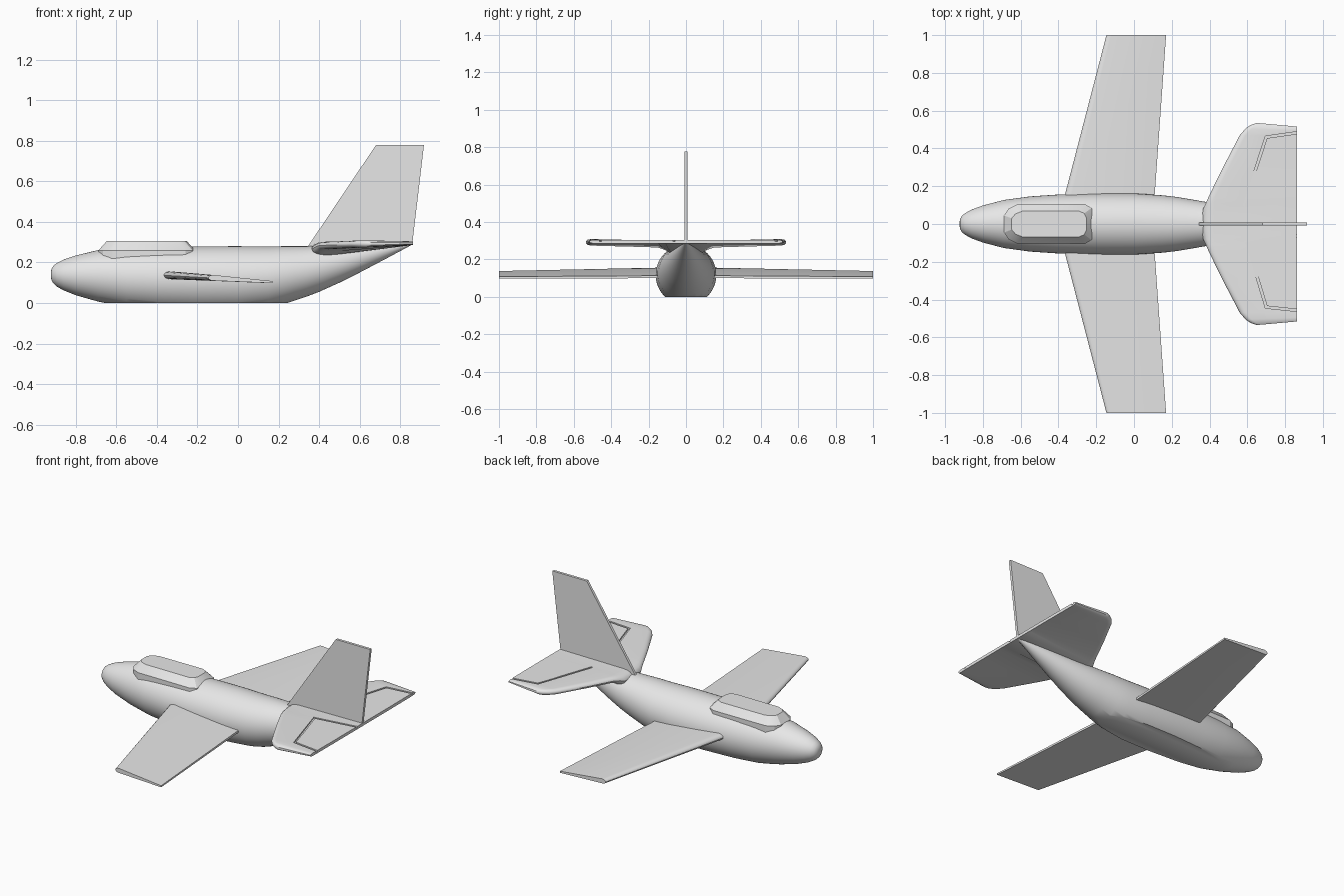
import bpy, bmesh, math
from mathutils import Vector

cube = bpy.data.objects.get("Cube")
if cube:
    bpy.data.objects.remove(cube, do_unlink=True)

# One grey for the whole aircraft
grey = bpy.data.materials.new("light_grey")
grey.use_nodes = True
grey.diffuse_color = (0.8, 0.8, 0.8, 1)
grey.node_tree.nodes["Principled BSDF"].inputs["Base Color"].default_value = (0.8, 0.8, 0.8, 1)


def make(name, bm, angle=None):
    bmesh.ops.recalc_face_normals(bm, faces=bm.faces)
    if bm.calc_volume(signed=True) < 0:
        bmesh.ops.reverse_faces(bm, faces=bm.faces)
    mesh = bpy.data.meshes.new(name)
    bm.to_mesh(mesh)
    bm.free()
    mesh.materials.append(grey)
    ob = bpy.data.objects.new(name, mesh)
    bpy.context.collection.objects.link(ob)
    if angle:
        bpy.ops.object.select_all(action="DESELECT")
        ob.select_set(True)
        bpy.context.view_layer.objects.active = ob
        bpy.ops.object.shade_smooth_by_angle(angle=math.radians(angle))
    return ob


def loft(rings):
    """Skin a row of equal rings and cap both ends."""
    bm = bmesh.new()
    rows = [[bm.verts.new(p) for p in ring] for ring in rings]
    n = len(rows[0])
    for a, b in zip(rows, rows[1:]):
        for i in range(n):
            j = (i + 1) % n
            bm.faces.new((a[i], a[j], b[j], b[i]))
    bm.faces.new(rows[0])
    bm.faces.new(rows[-1])
    return bm


def lerp(a, b, t):
    return a + (b - a) * t


def airfoil(side, y_le, y_te, x_le, x_te, z_le, z_te, steps=8):
    """Section with a round leading edge; z_le and z_te are (bottom, top)."""
    nose = min(0.9 * (z_le[1] - z_le[0]), 0.3 * (x_te - x_le))
    mid, half = sum(z_le) / 2, (z_le[1] - z_le[0]) / 2
    pts = [(x_te, z_te[0])]
    for k in range(steps + 1):
        a = math.pi * k / steps
        pts.append((x_le + nose * (1 - math.sin(a)), mid - half * math.cos(a)))
    pts.append((x_te, z_te[1]))
    return [(x, side * lerp(y_le, y_te, (x - x_le) / (x_te - x_le)), z) for x, z in pts]


def span(sections):
    """Mirror the half-span sections into one continuous surface."""
    left = [airfoil(-1, *s) for s in reversed(sections)]
    return loft(left + [airfoil(1, *s) for s in sections])


def ribbon(path, half_width):
    """Outline of a mitred strip that follows a path."""
    pts = [Vector(p) for p in path]
    dirs = [(b - a).normalized() for a, b in zip(pts, pts[1:])]
    sides = []
    for i, p in enumerate(pts):
        d0, d1 = dirs[max(i - 1, 0)], dirs[min(i, len(dirs) - 1)]
        n0, n1 = Vector((-d0.y, d0.x)), Vector((-d1.y, d1.x))
        mitre = (n0 + n1).normalized()
        offset = mitre * (half_width / mitre.dot(n1))
        sides.append((p + offset, p - offset))
    return [s[0] for s in sides] + [s[1] for s in reversed(sides)]


# Fuselage: round stations (x, radius, centre height), belly cut flat
stations = [(-.923, .012, .14), (-.92, .028, .14), (-.911, .043, .14), (-.895, .057, .139),
            (-.86, .076, .138), (-.8, .098, .136), (-.69, .127, .134), (-.55, .146, .124),
            (-.4, .156, .119), (-.2, .162, .117), (0, .162, .118), (.15, .152, .126),
            (.22, .144, .136), (.28, .134, .146), (.34, .124, .156), (.4, .1135, .1685),
            (.5, .093, .193), (.6, .0705, .2205), (.72, .042, .255), (.86, .008, .296)]
SIDES = 48
rings = []
for x, r, zc in stations:
    angles = [math.tau * i / SIDES for i in range(SIDES)]
    rings.append([(x, r * math.sin(a), zc + r * math.cos(a)) for a in angles])
body = loft(rings)
bmesh.ops.bisect_plane(body, geom=body.verts[:] + body.edges[:] + body.faces[:],
                       plane_co=(0, 0, 0), plane_no=(0, 0, 1), clear_inner=True)
bmesh.ops.holes_fill(body, edges=[e for e in body.edges if e.is_boundary], sides=0)
make("fuselage", body, 40)

# Main wing
make("wing", span([
    (.05, .05, -.393, .102, (.118, .158), (.1, .114)),
    (1, 1, -.146, .17, (.11, .138), (.098, .108))]), 35)

# Tailplane with a deep root fairing and rounded tips
tail_te = (.286, .304)
tailplane = make("tailplane", span([
    (.03, .03, .36, .864, (.23, .3), tail_te),
    (.08, .08, .366, .864, (.232, .3), tail_te),
    (.11, .11, .38, .864, (.25, .301), tail_te),
    (.15, .15, .398, .864, (.264, .302), tail_te),
    (.286, .286, .464, .864, (.268, .304), tail_te),
    (.47, .47, .56, .863, (.273, .308), tail_te),
    (.505, .495, .59, .862, (.274, .309), tail_te),
    (.525, .51, .62, .862, (.277, .307), (.288, .302)),
    (.535, .516, .65, .862, (.285, .299), (.292, .298))]), 35)

# Control surface grooves, cut into the tailplane's upper side
paths = {"left": [(.58, .095), (.70, .46), (.89, .487)],
         "right": [(.89, -.061), (.597, -.10), (.70, -.44), (.89, -.46)]}
for side, path in paths.items():
    outline = ribbon(path, .006)
    cutter = make(side + "_groove_cutter",
                  loft([[(p.x, p.y, z) for p in outline] for z in (.296, .35)]))
    cut = tailplane.modifiers.new("groove", "BOOLEAN")
    cut.operation = "DIFFERENCE"
    cut.solver = "MANIFOLD"
    cut.object = cutter
    bpy.context.view_layer.update()
    graph = bpy.context.evaluated_depsgraph_get()
    grooved = bpy.data.meshes.new_from_object(tailplane.evaluated_get(graph))
    tailplane.modifiers.remove(cut)
    bpy.data.objects.remove(cutter, do_unlink=True)
    # Keep the cut only when it is sound
    if len(grooved.polygons) > len(tailplane.data.polygons):
        tailplane.data = grooved

# Fin
fin = [(.342, .275), (.68, .778), (.917, .778), (.86, .295)]
make("fin", loft([[(x, y, z) for x, z in fin] for y in (-.008, .008)]))

# Canopy: outline with cut corners, chamfered to a flat roof
half = [(-.688, .045), (-.665, .08), (-.62, .103), (-.26, .105), (-.225, .085), (-.212, .05)]
outline = half + [(x, -y) for x, y in reversed(half)]
cx = -.45
rings = [[(cx + (x - cx) * sx, y * sy, z) for x, y in outline]
         for z, sx, sy in ((.18, 1, 1), (.26, 1, 1), (.305, .83, .66))]
make("canopy", loft(rings), 25)
